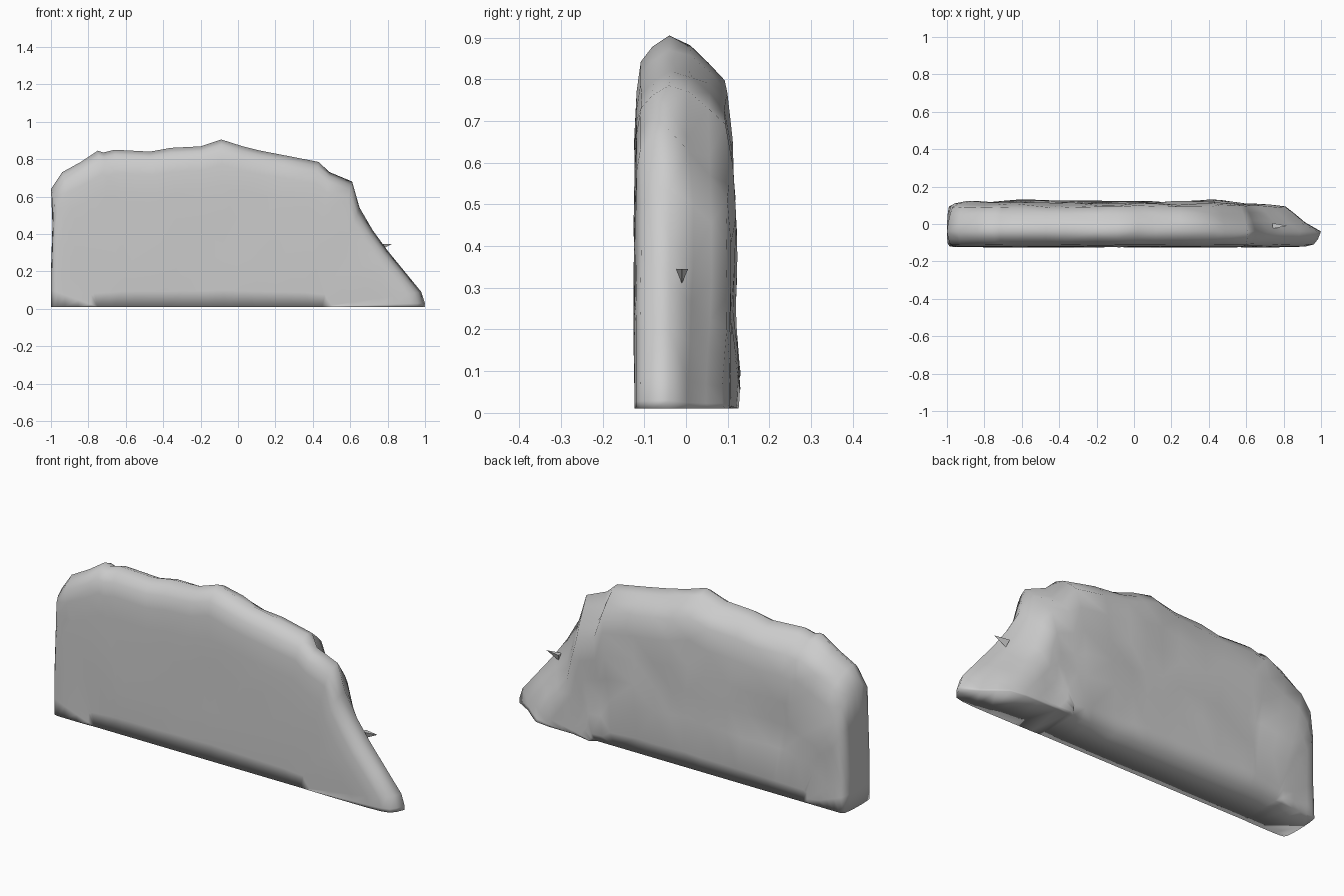
import bpy, bmesh, math
from mathutils import Vector, noise

if "Cube" in bpy.data.objects:
    bpy.data.objects.remove(bpy.data.objects["Cube"])

BASE = 0.01

# silhouette of the boulder slab (x, z), left foot over the crest to right toe
outline = [(-1, BASE), (-1, .1), (-1, .2), (-.992, .45), (-1, .64), (-.94, .73), (-.84, .785),
           (-.75, .845), (-.72, .835), (-.66, .85), (-.47, .84), (-.36, .86), (-.2, .868),
           (-.09, .905), (.02, .87), (.12, .845), (.25, .82), (.43, .785), (.49, .73),
           (.61, .68), (.65, .54), (.72, .42), (.8, .31), (.89, .2), (.98, .09),
           (1, .03), (1, BASE)]

# layers from front to back: inset fraction towards the base line, depth y
layers = [(1, -.121), (.9, -.123), (.7, -.124), (.45, -.124), (.28, -.123), (.15, -.119),
          (.07, -.108), (.03, -.08), (0, -.04), (.025, .01), (.065, .055),
          (.12, .094), (.25, .106), (.4, .110), (.55, .114), (.7, .118), (.9, .122), (1, .104)]


def inset_power(x, z, y):
    """Squarer left end, back of the right end sloping away."""
    if x < -.98 and z < .6:
        return 1.5
    if x > .45 and y > -.03:
        return .5 if x > .7 else .65
    return 1.0


# rock slab: lofted layers, closed by the underside
bm = bmesh.new()
rows = []
for d, y in layers:
    row = []
    for x, z in outline:
        hub = max(-.75, min(.45, x * .8))
        k = 1 - d ** inset_power(x, z, y)
        px = hub + (x - hub) * k
        pz = BASE + (z - BASE) * k
        py = y
        if pz > BASE + .001:
            # gentle lumps, rougher behind
            amp = .016 if y > 0 else .004
            py += amp * noise.noise(Vector((px * 5, y * 4, pz * 5)))
            if 0 < y < .09:
                pz += .02 * noise.noise(Vector((px * 9, y * 20, 3)))
        else:
            py = min(y, .104)
        row.append(bm.verts.new((px, py, max(pz, BASE))))
    rows.append(row)

n = len(outline)
for a, b in zip(rows, rows[1:]):
    for i in range(n - 1):
        bm.faces.new((a[i], b[i], b[i + 1], a[i + 1]))
for i in range(n - 1):
    bm.faces.new((rows[-1][i], rows[0][i], rows[0][i + 1], rows[-1][i + 1]))
bm.faces.new([r[0] for r in rows])
bm.faces.new([r[-1] for r in reversed(rows)])

# shallow chips in the back face
for cx, cz, depth in ((-.4, .35, .025), (-.6, .32, .02), (.3, .5, .015), (-.1, .6, .012)):
    for v in bm.verts:
        dist = math.hypot(v.co.x - cx, v.co.z - cz)
        if v.co.y > .085 and v.co.z > .1 and dist < .14:
            v.co.y -= depth * (1 - dist / .14)

bmesh.ops.remove_doubles(bm, verts=bm.verts, dist=.0005)
bmesh.ops.triangulate(bm, faces=bm.faces)
bmesh.ops.recalc_face_normals(bm, faces=bm.faces)


def finish(bm, name, angle):
    mesh = bpy.data.meshes.new(name)
    bm.to_mesh(mesh)
    bm.free()
    ob = bpy.data.objects.new(name, mesh)
    bpy.context.collection.objects.link(ob)
    bpy.ops.object.select_all(action='DESELECT')
    ob.select_set(True)
    bpy.context.view_layer.objects.active = ob
    bpy.ops.object.shade_smooth_by_angle(angle=math.radians(angle))
    return ob


finish(bm, "rock_slab", 120)

# small splinter sticking out of the sloping end
bm = bmesh.new()
pts = [(.82, -.01, .345), (.74, -.025, .345), (.74, .005, .345), (.75, -.01, .31)]
vs = [bm.verts.new(Vector(p)) for p in pts]
for f in ((0, 1, 2), (0, 2, 3), (0, 3, 1), (1, 3, 2)):
    bm.faces.new([vs[i] for i in f])
bmesh.ops.recalc_face_normals(bm, faces=bm.faces)
finish(bm, "rock_splinter", 20)
